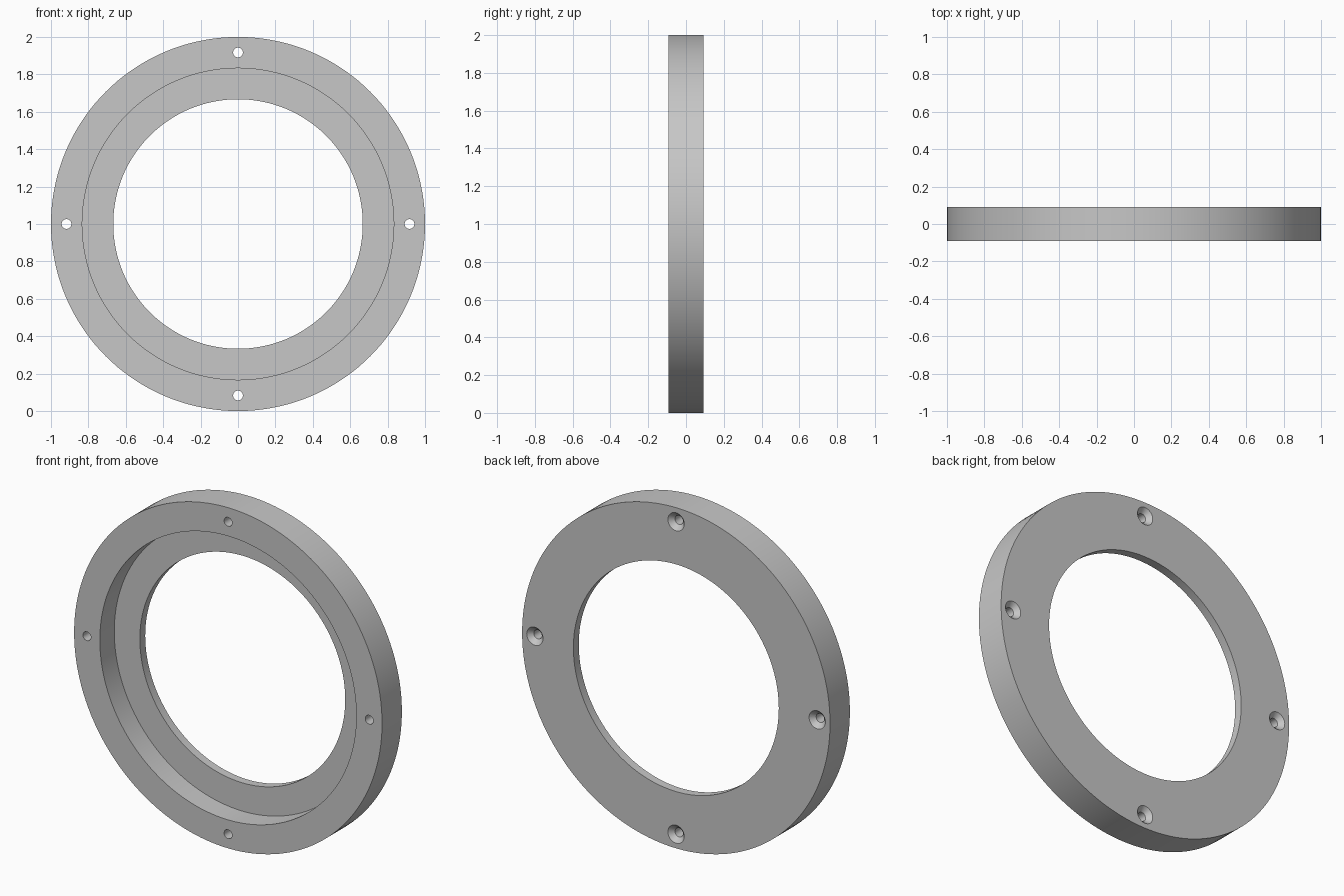
import bpy, bmesh, math
from mathutils import Vector, Matrix

cube = bpy.data.objects.get("Cube")
if cube:
    bpy.data.objects.remove(cube, do_unlink=True)

OUTER, RECESS, BORE = 1.0, 0.833, 0.667
HALF = 0.092            # half thickness
LEDGE = HALF - 0.05     # depth position of the recess floor
BOLT_CIRCLE = 0.917
HOLE, SINK = 0.026, 0.053

grey = bpy.data.materials.new("plain grey")
colour = (0.57, 0.57, 0.57, 1)
grey.diffuse_color = colour
grey.use_nodes = True
grey.node_tree.nodes["Principled BSDF"].inputs["Base Color"].default_value = colour


def revolve(bm, profile, centre, steps, closed):
    """Spin (radius, y) points about a y-parallel axis through centre."""
    verts = [bm.verts.new(centre + Vector((r, y, 0))) for r, y in profile]
    pairs = list(zip(verts, verts[1:]))
    if closed:
        pairs.append((verts[-1], verts[0]))
    edges = [bm.edges.new(p) for p in pairs]
    bmesh.ops.spin(bm, geom=verts + edges, cent=centre, axis=(0, 1, 0),
                   angle=math.tau, steps=steps, use_merge=False)


def finish(bm, name):
    bmesh.ops.remove_doubles(bm, verts=bm.verts, dist=1e-5)
    bmesh.ops.recalc_face_normals(bm, faces=bm.faces)
    mesh = bpy.data.meshes.new(name)
    bm.to_mesh(mesh)
    bm.free()
    mesh.materials.append(grey)
    obj = bpy.data.objects.new(name, mesh)
    bpy.context.collection.objects.link(obj)
    return obj


# Flanged ring with a stepped recess in the front
axis = Vector((0, 0, 1))
bm = bmesh.new()
revolve(bm, [(OUTER, -HALF), (OUTER, HALF), (BORE, HALF),
             (BORE, LEDGE), (RECESS, LEDGE), (RECESS, -HALF)], axis, 144, True)
ring = finish(bm, "flange_ring")

# Four screw holes, countersunk at the back
over = 0.02
bm = bmesh.new()
for i in range(4):
    turn = Matrix.Rotation(i * math.pi / 2, 3, 'Y')
    centre = axis + turn @ Vector((BOLT_CIRCLE, 0, 0))
    revolve(bm, [(0, -HALF - over), (HOLE, -HALF - over),
                 (HOLE, HALF - (SINK - HOLE)),
                 (SINK + over, HALF + over), (0, HALF + over)], centre, 32, False)
cutter = finish(bm, "screw_hole_cutter")
cutter.hide_render = True

cut = ring.modifiers.new("screw holes", 'BOOLEAN')
cut.operation = 'DIFFERENCE'
cut.solver = 'EXACT'
cut.object = cutter

bpy.ops.object.select_all(action='DESELECT')
ring.select_set(True)
bpy.context.view_layer.objects.active = ring
bpy.ops.object.modifier_apply(modifier=cut.name)
bpy.data.objects.remove(cutter, do_unlink=True)
bpy.ops.object.shade_smooth_by_angle(angle=math.radians(30))
